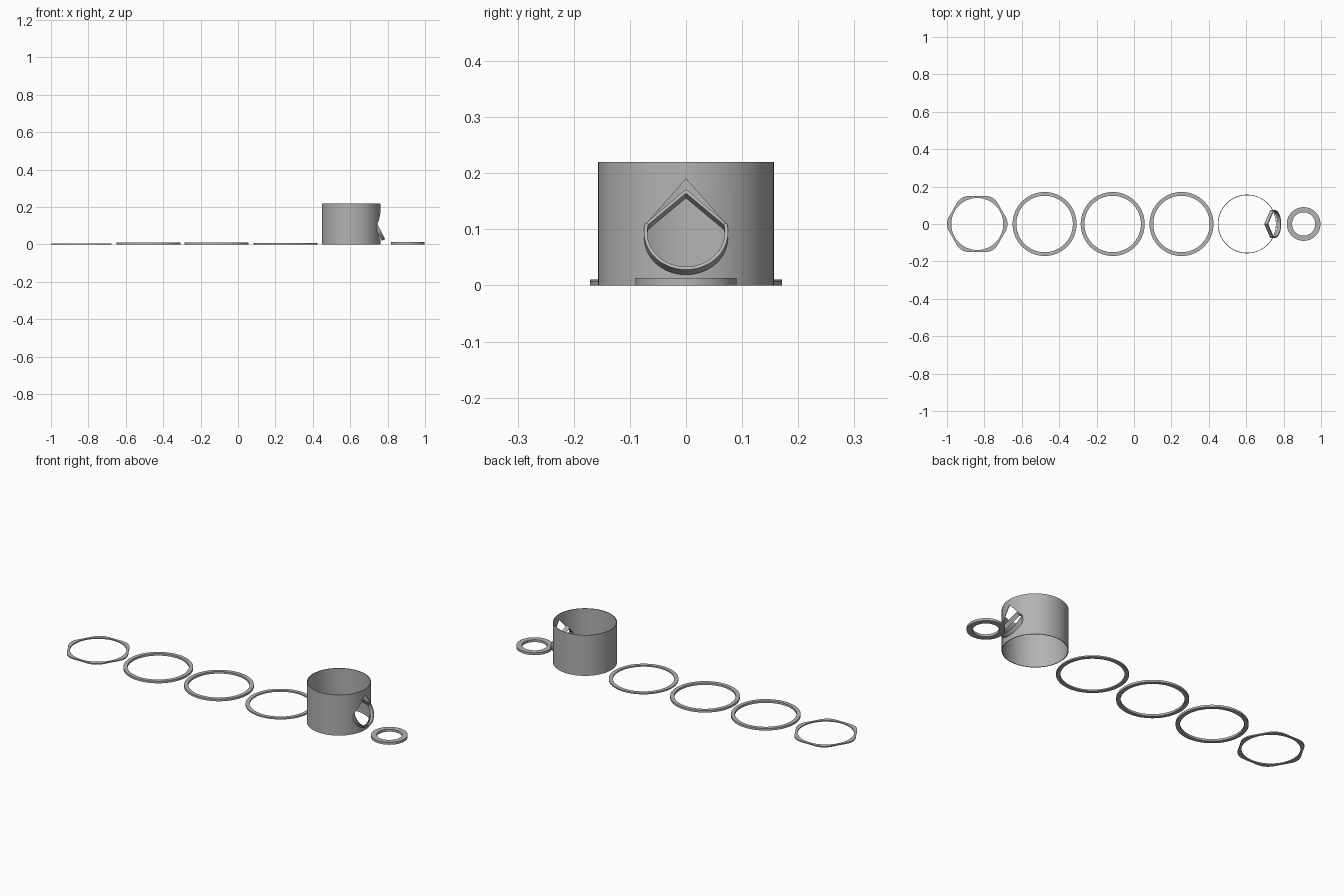
import bpy
import bmesh
from math import sin, cos, pi, radians
from mathutils import Vector

cube = bpy.data.objects.get("Cube")
if cube:
    bpy.data.objects.remove(cube)

grey = bpy.data.materials.new("plain grey")
grey.use_nodes = True
grey.diffuse_color = (0.45, 0.45, 0.45, 1)
grey.node_tree.nodes["Principled BSDF"].inputs["Base Color"].default_value = grey.diffuse_color


def finish(name, bm):
    bmesh.ops.recalc_face_normals(bm, faces=bm.faces)
    mesh = bpy.data.meshes.new(name)
    bm.to_mesh(mesh)
    bm.free()
    mesh.materials.append(grey)
    obj = bpy.data.objects.new(name, mesh)
    bpy.context.collection.objects.link(obj)
    return obj


def smooth(obj):
    bpy.ops.object.select_all(action='DESELECT')
    obj.select_set(True)
    bpy.context.view_layer.objects.active = obj
    bpy.ops.object.shade_smooth_by_angle(angle=radians(30))


def band(name, outer, inner, place, depth):
    """Closed loop of rectangular section: 2D outlines placed at two depths."""
    bm = bmesh.new()
    loops = [[bm.verts.new(place(p, d)) for p in outline]
             for outline, d in ((outer, 0), (outer, depth), (inner, depth), (inner, 0))]
    n = len(outer)
    for k in range(4):
        a, b = loops[k], loops[(k + 1) % 4]
        for i in range(n):
            j = (i + 1) % n
            bm.faces.new((a[i], a[j], b[j], b[i]))
    return finish(name, bm)


def circle(r, lobe=0, n=96):
    return [((r + lobe * cos(6 * t)) * cos(t), (r + lobe * cos(6 * t)) * sin(t))
            for t in (2 * pi * i / n for i in range(n))]


def flat_ring(name, x, outer, inner, height):
    obj = band(name, outer, inner, lambda p, d: (x + p[0], p[1], d), height)
    smooth(obj)
    return obj


def teardrop(r, apex, lift):
    """Round bottom with a pointed roof."""
    arc = [(r * cos(t), r * sin(t)) for t in
           (lift - (pi + 2 * lift) * i / 40 for i in range(41))]
    return [(0, apex)] + arc


# Loose rings
flat_ring("lobed_ring", -0.838, circle(0.156, 0.006), circle(0.139), 0.006)
flat_ring("ring_left", -0.478, circle(0.171), circle(0.151), 0.011)
flat_ring("ring_middle", -0.114, circle(0.171), circle(0.151), 0.011)
flat_ring("ring_right", 0.254, circle(0.171), circle(0.151), 0.007)
flat_ring("small_ring", 0.907, circle(0.09), circle(0.062), 0.013)

# Thin sleeve with a teardrop opening through one side
CX, CZ = 0.605, 0.097
sleeve = flat_ring("sleeve", CX, circle(0.157), circle(0.1535), 0.22)
bm = bmesh.new()
face = bm.faces.new([bm.verts.new((CX + 0.06, y, CZ + z)) for y, z in teardrop(0.071, 0.093, 0.2)])
ext = bmesh.ops.extrude_face_region(bm, geom=[face])
bmesh.ops.translate(bm, vec=(0.2, 0, 0),
                    verts=[v for v in ext["geom"] if isinstance(v, bmesh.types.BMVert)])
cutter = finish("opening_cutter", bm)
cutter.hide_render = True
cut = sleeve.modifiers.new("opening", 'BOOLEAN')
cut.operation = 'DIFFERENCE'
cut.solver = 'EXACT'
cut.object = cutter
bpy.context.view_layer.objects.active = sleeve
bpy.ops.object.modifier_apply(modifier=cut.name)
bpy.data.objects.remove(cutter)
smooth(sleeve)

# Tilted collar seated in the opening
tilt = radians(27)
axis = Vector((cos(tilt), 0, sin(tilt)))
up = Vector((-sin(tilt), 0, cos(tilt)))
centre = Vector((0.753, 0, 0.095))
collar = band("collar", teardrop(0.075, 0.086, 0.22), teardrop(0.069, 0.078, 0.22),
              lambda p, d: centre + Vector((0, p[0], 0)) + up * p[1] + axis * d, -0.02)
smooth(collar)
